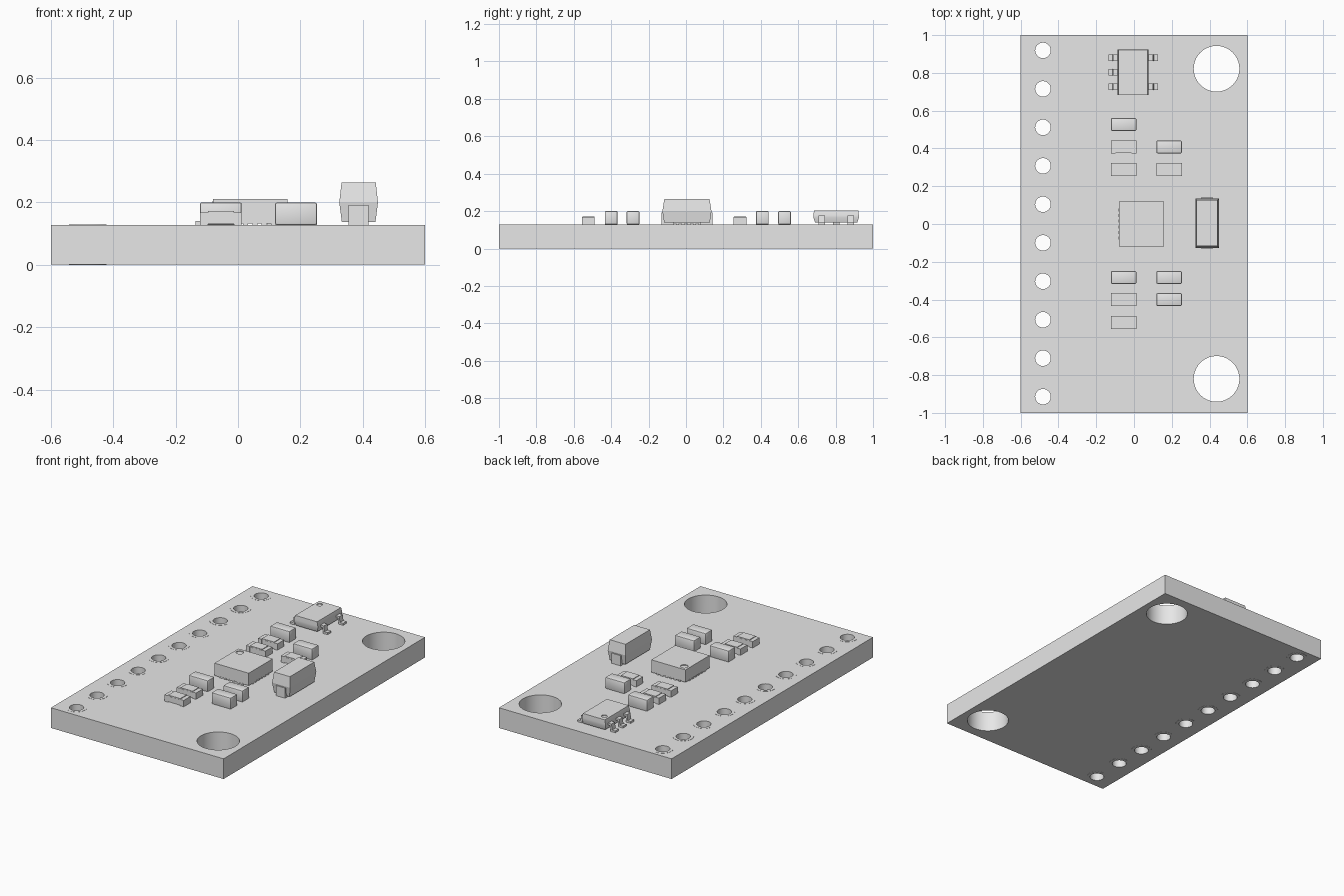
import bpy, bmesh, math
from mathutils import Matrix, Vector

cube = bpy.data.objects.get("Cube")
if cube:
    bpy.data.objects.remove(cube, do_unlink=True)

grey = bpy.data.materials.new("plain_grey")
grey.use_nodes = True
grey.diffuse_color = (0.8, 0.8, 0.8, 1)
grey.node_tree.nodes["Principled BSDF"].inputs["Base Color"].default_value = (0.8, 0.8, 0.8, 1)

TOP = 0.128  # upper face of the board


def make(name, bm, smooth=False):
    """Turn a bmesh into a named, coloured object."""
    bmesh.ops.recalc_face_normals(bm, faces=bm.faces)
    mesh = bpy.data.meshes.new(name)
    bm.to_mesh(mesh)
    bm.free()
    mesh.materials.append(grey)
    obj = bpy.data.objects.new(name, mesh)
    bpy.context.collection.objects.link(obj)
    if smooth:
        smooth_shade(obj)
    return obj


def smooth_shade(obj):
    bpy.ops.object.select_all(action="DESELECT")
    obj.select_set(True)
    bpy.context.view_layer.objects.active = obj
    bpy.ops.object.shade_smooth_by_angle(angle=math.radians(35))


def add_box(bm, x0, x1, y0, y1, z0, z1, bevel=0):
    centre = Vector((x0 + x1, y0 + y1, z0 + z1)) / 2
    size = Matrix.Diagonal((x1 - x0, y1 - y0, z1 - z0, 1))
    verts = bmesh.ops.create_cube(bm, size=1, matrix=Matrix.Translation(centre) @ size)["verts"]
    if bevel:
        edges = {e for v in verts for e in v.link_edges}
        bmesh.ops.bevel(bm, geom=list(edges), offset=bevel, segments=2, profile=0.5, affect="EDGES")


def add_cylinder(bm, x, y, z0, z1, radius, sides=40):
    bmesh.ops.create_cone(bm, cap_ends=True, segments=sides, radius1=radius, radius2=radius,
                          depth=z1 - z0, matrix=Matrix.Translation((x, y, (z0 + z1) / 2)))


def add_loft(bm, x, y, sections):
    """Stack of rectangles (half x, half y, z) joined into a moulded body."""
    rings = [[bm.verts.new((x + sx * hx, y + sy * hy, z))
              for sx, sy in ((-1, -1), (1, -1), (1, 1), (-1, 1))] for hx, hy, z in sections]
    for low, high in zip(rings, rings[1:]):
        for i in range(4):
            j = (i + 1) % 4
            bm.faces.new((low[i], low[j], high[j], high[i]))
    bm.faces.new(rings[0])
    bm.faces.new(rings[-1])


def cut(obj, holes):
    """Cut round holes (x, y, z0, z1, radius) out of an object."""
    bm = bmesh.new()
    for hole in holes:
        add_cylinder(bm, *hole)
    cutter = make("hole_cutter", bm)
    cutter.hide_render = True
    mod = obj.modifiers.new("holes", "BOOLEAN")
    mod.operation = "DIFFERENCE"
    mod.solver = "EXACT"
    mod.object = cutter
    bpy.ops.object.select_all(action="DESELECT")
    obj.select_set(True)
    bpy.context.view_layer.objects.active = obj
    bpy.ops.object.modifier_apply(modifier=mod.name)
    bpy.data.objects.remove(cutter, do_unlink=True)
    smooth_shade(obj)


# Board with mounting holes and a row of pin holes
pin_x = -0.482
pin_ys = [0.919 - i * 0.2037 for i in range(10)]
bm = bmesh.new()
add_box(bm, -0.6, 0.6, -1, 1, 0.001, TOP)
board = make("circuit_board", bm)
holes = [(pin_x, y, -0.1, 0.3, 0.05) for y in pin_ys]
holes += [(0.437, y, -0.1, 0.3, 0.121) for y in (0.822, -0.82)]
cut(board, holes)

# Plated rings lining the pin holes
bm = bmesh.new()
sides = 40
section = ((0.041, 0), (0.06, 0), (0.06, TOP + 0.001), (0.041, TOP + 0.001))
for y in pin_ys:
    rings = []
    for i in range(sides):
        a = math.tau * i / sides
        rings.append([bm.verts.new((pin_x + r * math.cos(a), y + r * math.sin(a), z))
                      for r, z in section])
    for i in range(sides):
        here, there = rings[i], rings[(i + 1) % sides]
        for k in range(4):
            n = (k + 1) % 4
            bm.faces.new((here[k], there[k], there[n], here[n]))
make("pin_hole_rings", bm, smooth=True)

# Main square chip with a round marker recess
chip_x, half = 0.039, 0.119
bm = bmesh.new()
add_box(bm, chip_x - half, chip_x + half, -half, half, TOP + 0.005, 0.211)
chip = make("main_chip", bm)
cut(chip, [(-0.045, 0.082, 0.206, 0.25, 0.022)])

# Contact pads under the main chip
bm = bmesh.new()
for i in range(6):
    t = (i - 2.5) * 0.03
    for s in (-1, 1):
        e0, e1 = sorted((s * 0.09, s * (half + 0.001)))
        add_box(bm, chip_x + e0, chip_x + e1, t - 0.008, t + 0.008, TOP, TOP + 0.009)
        add_box(bm, chip_x + t - 0.008, chip_x + t + 0.008, e0, e1, TOP, TOP + 0.009)
make("main_chip_pads", bm)

# Large moulded capacitor and its end contacts
cap_x, cap_y = 0.387, 0.005
bm = bmesh.new()
add_loft(bm, cap_x, cap_y, ((0.054, 0.122, 0.138), (0.062, 0.131, 0.2), (0.055, 0.121, 0.264)))
make("large_capacitor", bm)
bm = bmesh.new()
for s in (-1, 1):
    y0, y1 = sorted((cap_y + s * 0.07, cap_y + s * 0.136))
    add_box(bm, cap_x - 0.032, cap_x + 0.032, y0, y1, TOP, 0.14)
    y0, y1 = sorted((cap_y + s * 0.11, cap_y + s * 0.136))
    add_box(bm, cap_x - 0.032, cap_x + 0.032, y0, y1, TOP, 0.192)
make("large_capacitor_contacts", bm)

# Small regulator with five bent legs
reg_x, reg_y = -0.005, 0.803
bm = bmesh.new()
add_loft(bm, reg_x, reg_y, ((0.074, 0.113, 0.139), (0.082, 0.121, 0.165),
                            (0.082, 0.121, 0.178), (0.076, 0.119, 0.204)))
regulator = make("regulator", bm)
cut(regulator, [(-0.05, 0.882, 0.199, 0.25, 0.017)])

leg_path = ((0.07, 0.176), (0.105, 0.176), (0.11, 0.14), (0.131, 0.14),
            (0.131, TOP), (0.1, TOP), (0.095, 0.164), (0.07, 0.164))
bm = bmesh.new()
for side, offsets in ((-1, (-0.077, 0, 0.077)), (1, (-0.077, 0.077))):
    for dy in offsets:
        ends = [[bm.verts.new((reg_x + side * x, reg_y + dy + w, z)) for x, z in leg_path]
                for w in (-0.017, 0.017)]
        bm.faces.new(ends[0])
        bm.faces.new(ends[1])
        for k in range(len(leg_path)):
            n = (k + 1) % len(leg_path)
            bm.faces.new((ends[0][k], ends[0][n], ends[1][n], ends[1][k]))
make("regulator_legs", bm)

# Small chip capacitors and resistors in two columns
left_col, right_col = -0.055, 0.186
capacitors = ((left_col, 0.527), (right_col, 0.408), (left_col, -0.283),
              (right_col, -0.283), (right_col, -0.4))
resistors = ((left_col, 0.408), (left_col, 0.289), (right_col, 0.289),
             (left_col, -0.4), (left_col, -0.522))
for i, (x, y) in enumerate(capacitors, 1):
    bm = bmesh.new()
    add_box(bm, x - 0.067, x + 0.067, y - 0.034, y + 0.034, TOP, 0.2, bevel=0.006)
    make(f"small_capacitor_{i}", bm, smooth=True)
for i, (x, y) in enumerate(resistors, 1):
    bm = bmesh.new()
    add_box(bm, x - 0.06, x + 0.06, y - 0.033, y + 0.033, TOP + 0.003, 0.165)
    add_box(bm, x - 0.042, x + 0.042, y - 0.032, y + 0.032, 0.16, 0.172)
    for s in (-1, 1):
        x0, x1 = sorted((x + s * 0.042, x + s * 0.067))
        add_box(bm, x0, x1, y - 0.034, y + 0.034, TOP, 0.168)
    make(f"small_resistor_{i}", bm)
